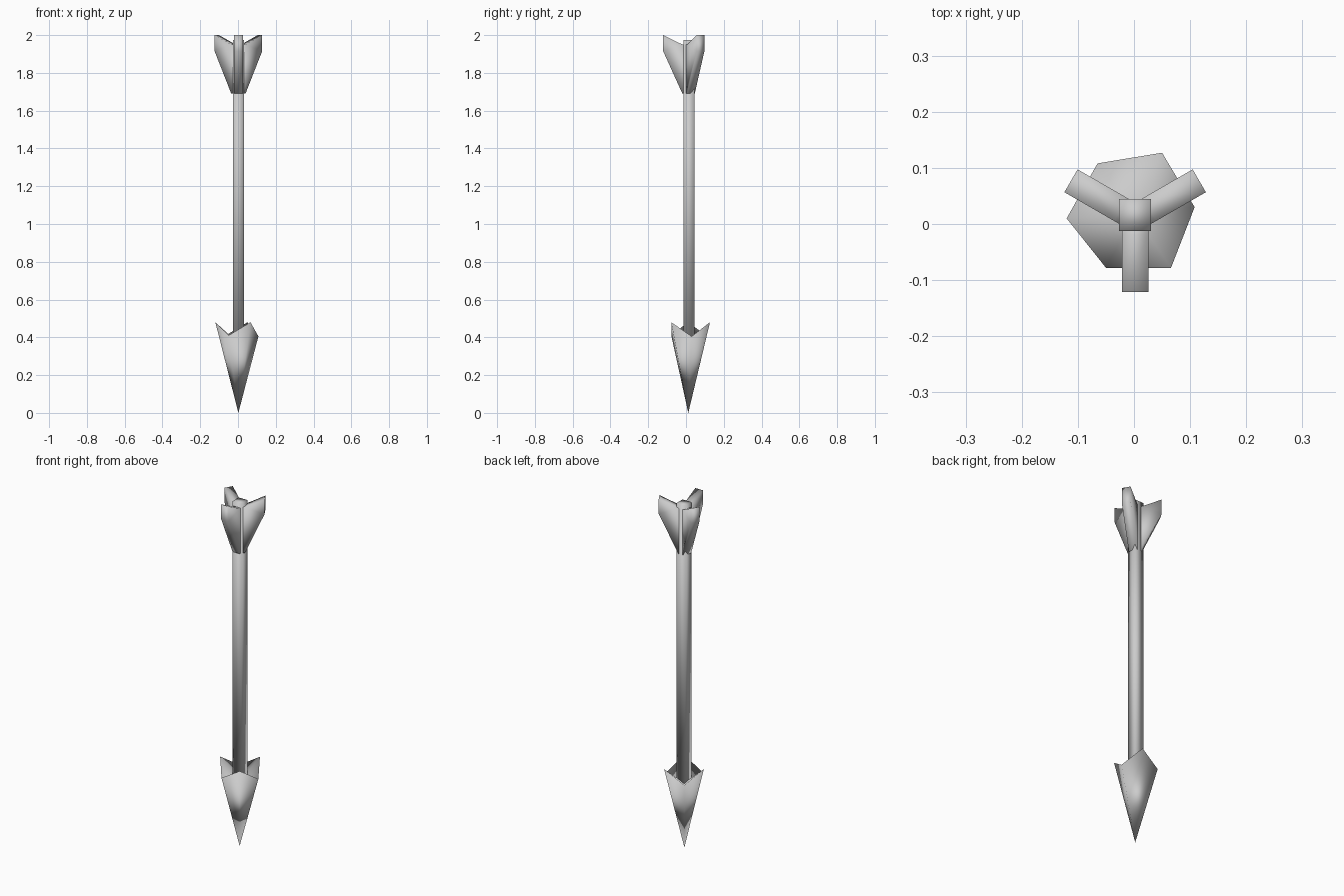
import bpy
from math import radians
from mathutils import Matrix, Vector

if "Cube" in bpy.data.objects:
    bpy.data.objects.remove(bpy.data.objects["Cube"])

grey = bpy.data.materials.new("plain grey")
grey.diffuse_color = (0.6, 0.6, 0.6, 1)
grey.use_nodes = True
grey.node_tree.nodes["Principled BSDF"].inputs["Base Color"].default_value = grey.diffuse_color


def make_part(name, verts, faces):
    mesh = bpy.data.meshes.new(name)
    mesh.from_pydata([tuple(v) for v in verts], [], faces)
    mesh.materials.append(grey)
    mesh.shade_smooth()
    obj = bpy.data.objects.new(name, mesh)
    bpy.context.collection.objects.link(obj)
    return obj


def prism_faces(n):
    """Faces joining two rings of n points, with both ends closed."""
    sides = [(i, (i + 1) % n, n + (i + 1) % n, n + i) for i in range(n)]
    return [tuple(reversed(range(n))), tuple(range(n, 2 * n))] + sides


# Square shaft
AXIS = Vector((0.002, 0.016, 0))
h = 0.0285
square = [(-h, -h), (h, -h), (h, h), (-h, h)]
make_part("shaft", [AXIS + Vector((x, y, z)) for z in (0.36, 1.975) for x, y in square],
          prism_faces(4))

# Arrowhead: pointed tip, six-sided zigzag rim and a sunken top
rim = [(-0.12, 0.01, 0.48), (-0.05, -0.078, 0.41), (0.066, -0.078, 0.48),
       (0.108, 0.03, 0.405), (0.05, 0.127, 0.48), (-0.065, 0.108, 0.41)]
tip, socket = (0.002, 0.012, 0), (0.002, 0.016, 0.37)
faces = []
for i in range(6):
    j = (i + 1) % 6
    faces += [(6, j, i), (7, i, j)]
make_part("arrowhead", rim + [tip, socket], faces)

# Three thick fletchings around the shaft: profile as (distance out, height)
profile = [(0.01, 1.69), (0.03, 1.69), (0.132, 1.915), (0.132, 2.0), (0.03, 1.95), (0.01, 1.95)]
half = 0.0235
for k, angle in enumerate((-90, 30, 150)):
    turn = Matrix.Translation((0.002, 0.011, 0)) @ Matrix.Rotation(radians(angle), 4, 'Z')
    make_part(f"fletching_{k + 1}",
              [turn @ Vector((r, y, z)) for y in (half, -half) for r, z in profile],
              [tuple(reversed(f)) for f in prism_faces(6)])

# Make every face point outwards
import bmesh
for obj in bpy.context.collection.objects:
    bm = bmesh.new()
    bm.from_mesh(obj.data)
    bmesh.ops.recalc_face_normals(bm, faces=bm.faces)
    bm.to_mesh(obj.data)
    bm.free()
